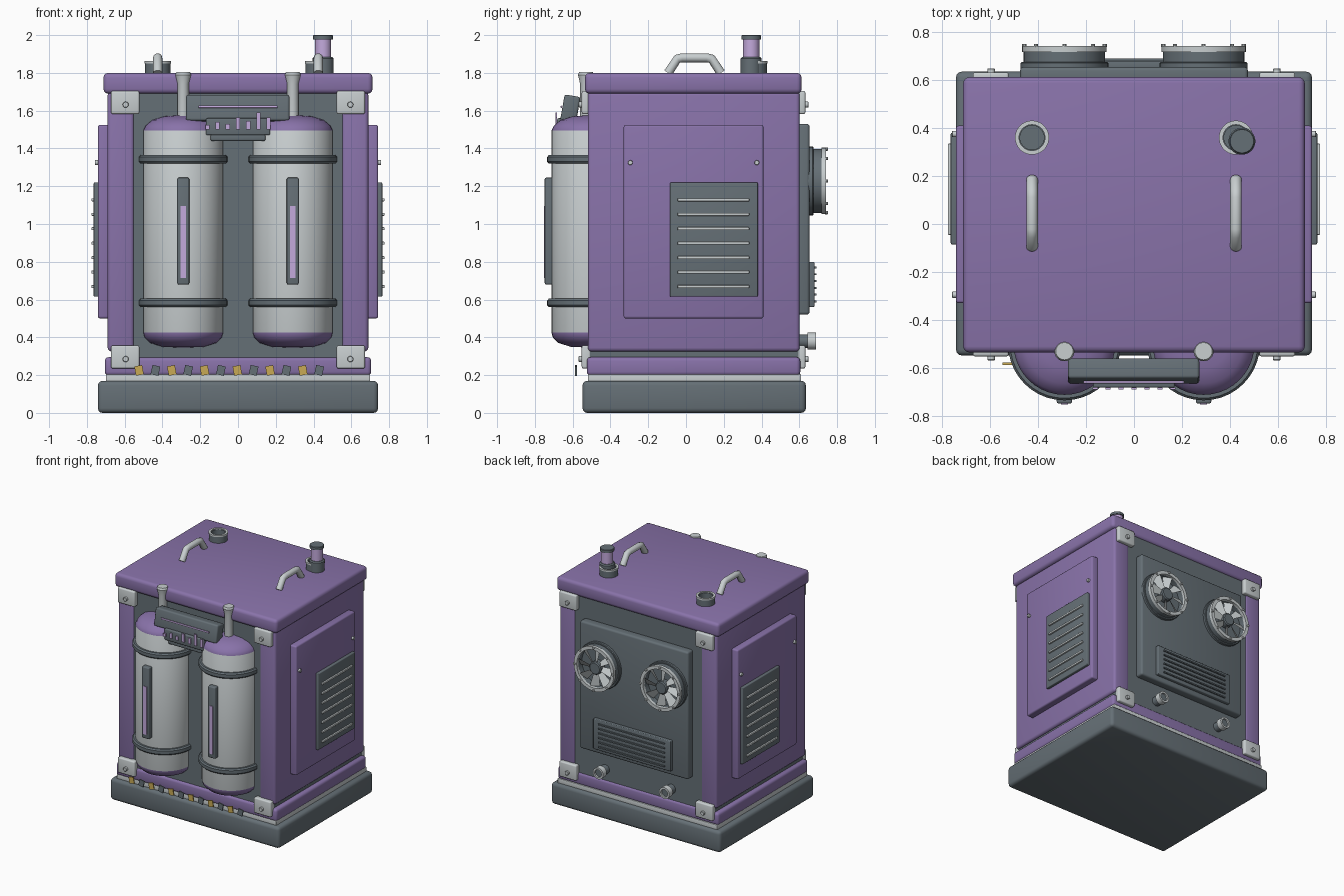
import bpy, bmesh, math
from mathutils import Matrix, Vector

cube = bpy.data.objects.get("Cube")
if cube:
    bpy.data.objects.remove(cube, do_unlink=True)


def material(name, rgb):
    m = bpy.data.materials.new(name)
    m.use_nodes = True
    m.diffuse_color = (*rgb, 1)
    m.node_tree.nodes["Principled BSDF"].inputs["Base Color"].default_value = (*rgb, 1)
    return m


PURPLE = material("purple paint", (0.25, 0.17, 0.40))
DARK = material("dark steel", (0.13, 0.16, 0.18))
LIGHT = material("light metal", (0.58, 0.62, 0.63))
LAVENDER = material("lavender glow", (0.55, 0.40, 0.72))
GOLD = material("gold stripe", (0.58, 0.40, 0.09))

BACKWARD = (-math.pi / 2, 0, 0)
FORWARD = (math.pi / 2, 0, 0)
SIDEWAYS = (0, math.pi / 2, 0)


def add(name, bm, mats, loc=(0, 0, 0), rot=(0, 0, 0), angle=35):
    bmesh.ops.recalc_face_normals(bm, faces=bm.faces)
    mesh = bpy.data.meshes.new(name)
    bm.to_mesh(mesh)
    bm.free()
    for m in mats:
        mesh.materials.append(m)
    ob = bpy.data.objects.new(name, mesh)
    bpy.context.collection.objects.link(ob)
    ob.location, ob.rotation_euler = loc, rot
    bpy.ops.object.select_all(action="DESELECT")
    ob.select_set(True)
    bpy.context.view_layer.objects.active = ob
    if angle:
        bpy.ops.object.shade_smooth_by_angle(angle=math.radians(angle))
    else:
        bpy.ops.object.shade_smooth()
    return ob


def box(name, x, y, z, mat, bevel=0.01, rot=(0, 0, 0)):
    """Bevelled box from (min, max) ranges."""
    lo, hi = Vector((x[0], y[0], z[0])), Vector((x[1], y[1], z[1]))
    bm = bmesh.new()
    bmesh.ops.create_cube(bm, size=1, matrix=Matrix.Diagonal((*(hi - lo), 1)))
    if bevel:
        bmesh.ops.bevel(bm, geom=bm.edges[:], offset=bevel, segments=3,
                        profile=0.5, affect="EDGES")
    return add(name, bm, [mat], (lo + hi) / 2, rot)


def lathe(name, profile, mats, loc, rot=(0, 0, 0), steps=40, angle=35, rule=None):
    """Spin (radius, height) points around the local z axis."""
    bm = bmesh.new()
    vs = [bm.verts.new((r, 0, h)) for r, h in profile]
    es = [bm.edges.new(p) for p in zip(vs, vs[1:])]
    bmesh.ops.spin(bm, geom=vs + es, cent=(0, 0, 0), axis=(0, 0, 1),
                   angle=math.tau, steps=steps)
    bmesh.ops.remove_doubles(bm, verts=bm.verts, dist=0.0001)
    if rule:
        for f in bm.faces:
            f.material_index = rule(f.calc_center_median())
    return add(name, bm, mats, loc, rot, angle)


def disc(name, r, h, mat, loc, rot=(0, 0, 0), steps=32):
    b = min(r, h) * 0.15
    return lathe(name, [(0, 0), (r, 0), (r, h - b), (r - b, h), (0, h)], [mat], loc, rot, steps)


def collar(name, r_in, r_out, h, mat, loc, rot=(0, 0, 0)):
    p = [(r_in, 0), (r_out, 0), (r_out, h), (r_in, h), (r_in, 0)]
    return lathe(name, p, [mat], loc, rot)


def tube(name, pts, r, mat):
    c = bpy.data.curves.new(name, "CURVE")
    c.dimensions, c.bevel_depth, c.bevel_resolution = "3D", r, 4
    c.use_fill_caps = True
    s = c.splines.new("POLY")
    s.points.add(len(pts) - 1)
    for p, q in zip(s.points, pts):
        p.co = (*q, 1)
    c.materials.append(mat)
    ob = bpy.data.objects.new(name, c)
    bpy.context.collection.objects.link(ob)


# Cabinet
box("base", (-.742, .742), (-.548, .635), (0, .17), DARK, .025)
box("base_plate", (-.70, .70), (-.52, .61), (.16, .205), LIGHT, .005)
box("lower_band", (-.705, .705), (-.525, .605), (.197, .295), PURPLE, .02)
box("core", (-.67, .67), (-.51, .595), (.28, 1.72), DARK, 0)
box("roof", (-.712, .712), (-.535, .612), (1.69, 1.80), PURPLE, .025)

for s, side in ((1, "left"), (-1, "right")):
    def span(a, b):
        return tuple(sorted((s * a, s * b)))

    # Side wall, access panel and vent
    box(side + "_wall", span(.55, .69), (-.52, .602), (.325, 1.70), PURPLE, .02)
    box(side + "_access_panel", span(.67, .742), (-.33, .41), (.50, 1.525), PURPLE, .012)
    box(side + "_vent", span(.73, .764), (-.085, .38), (.615, 1.22), DARK, .006)
    for i in range(7):
        z = 1.128 - i * .0765
        box(side + "_vent_slat", span(.755, .776), (-.045, .335), (z - .008, z + .008), LIGHT, .004)
    for y in (-.295, .375):
        disc(side + "_panel_bolt", .013, .02, LIGHT, (s * .738, y, 1.325), (0, s * math.pi / 2, 0), 12)

    # Corner brackets, front and back
    for z in (.235, 1.582):
        for y, bolt_y, rot in (((-.552, -.505), -.55, FORWARD), ((.59, .632), .63, BACKWARD)):
            box(side + "_corner_bracket", span(.522, .672), y, (z, z + .122), LIGHT, .01)
            disc(side + "_bracket_bolt", .016, .018, LIGHT, (s * .595, bolt_y, z + .05), rot, 12)

    # Tank with purple end caps
    tx = s * .29
    outline = [(0, .345), (.11, .35), (.175, .37), (.205, .40), (.212, .425),
               (.212, 1.495), (.2, 1.52), (.165, 1.55), (.1, 1.57), (0, 1.577)]
    lathe(side + "_tank", outline, [LIGHT, PURPLE], (tx, -.50, 0), angle=0,
          rule=lambda c: int(abs(c.z - .96) > .5351))
    for z in (.56, 1.32):
        lathe(side + "_tank_band", [(.2, 0), (.226, 0), (.235, .01), (.235, .035), (.226, .045), (.2, .045)],
              [DARK], (tx, -.50, z))
    box(side + "_gauge", (tx - .032, tx + .032), (-.748, -.69), (.68, 1.245), DARK, .008)
    box(side + "_gauge_light", (tx - .014, tx + .014), (-.753, -.746), (.715, 1.095), LAVENDER, 0)

    # Feed pipe from roof to tank
    lathe(side + "_feed_pipe", [(0, 1.50), (.03, 1.50), (.03, 1.74), (.042, 1.79), (.036, 1.805), (0, 1.805)],
          [LIGHT], (tx, -.53, 0), steps=24)

    # Roof handle and socket
    hx = s * .425
    tube(side + "_handle", [(hx, -.095, 1.80), (hx, -.045, 1.875), (hx, -.02, 1.88), (hx, .11, 1.88),
                            (hx, .135, 1.875), (hx, .185, 1.80)], .024, LIGHT)
    collar(side + "_roof_socket", .05, .068, .06, DARK, (hx, .36, 1.795))
    collar(side + "_socket_rim", .054, .071, .012, LIGHT, (hx, .36, 1.85))
    disc(side + "_socket_floor", .06, .02, DARK, (hx, .36, 1.795))

    # Rear fan
    fz = 1.228
    disc(side + "_fan_mount", .183, .03, DARK, (tx, .645, fz), BACKWARD)
    collar(side + "_fan_housing", .15, .17, .06, DARK, (tx, .66, fz), BACKWARD)
    collar(side + "_fan_rim", .15, .176, .024, LIGHT, (tx, .717, fz), BACKWARD)
    disc(side + "_fan_hub", .05, .06, DARK, (tx, .67, fz), BACKWARD)
    for i in range(8):
        a = i * math.tau / 8
        out = Vector((math.cos(a), 0, math.sin(a)))
        around = Vector((-math.sin(a), 0, math.cos(a)))
        bm = bmesh.new()
        quad = [out * r + around * w + Vector((0, d, 0))
                for r, w, d in ((.04, -.014, .698), (.153, -.02, .69), (.153, .045, .728), (.04, .014, .72))]
        face = bm.faces.new([bm.verts.new(p) for p in quad])
        bmesh.ops.solidify(bm, geom=[face], thickness=.006)
        add(side + "_fan_blade", bm, [LIGHT], (tx, 0, fz))
        disc(side + "_fan_bolt", .009, .014, LIGHT,
             Vector((tx, .737, fz)) + out * .168, BACKWARD, 10)

    # Rear knob
    disc(side + "_knob", .036, .085, DARK, (tx, .59, .38), BACKWARD)
    collar(side + "_knob_rim", .03, .045, .045, LIGHT, (tx, .643, .38), BACKWARD)

# Beacon on the left socket
disc("beacon_base", .056, .085, DARK, (.45, .345, 1.80))
disc("beacon_lamp", .043, .11, LAVENDER, (.45, .345, 1.88))
disc("beacon_cap", .052, .022, DARK, (.45, .345, 1.978))

# Rear panel with grille
box("rear_panel", (-.475, .475), (.58, .654), (.52, 1.53), DARK, .015)
box("rear_grille", (-.34, .34), (.64, .68), (.56, .80), DARK, .006)
for i in range(6):
    z = .59 + i * .036
    box("grille_slat", (-.29, .29), (.675, .69), (z - .005, z + .005), DARK, 0)

# Front display console
tilt = (math.radians(-10), 0, 0)
box("console", (-.275, .272), (-.655, -.57), (1.54, 1.68), DARK, .012, tilt)
box("console_lower", (-.17, .17), (-.682, -.59), (1.47, 1.56), DARK, .008)
box("console_lip", (-.145, .145), (-.67, -.59), (1.44, 1.475), DARK, .008)
box("console_line", (-.21, .208), (-.664, -.656), (1.615, 1.626), LAVENDER, 0, tilt)
for i, h in enumerate((.025, .04, .03, .065, .045, .09, .065)):
    x = -.162 + i * .054
    box("level_bar", (x - .011, x + .011), (-.69, -.682), (1.50, 1.50 + h), LAVENDER, 0)

# Front hazard strip
for i in range(12):
    x = -.524 + i * .0867
    box("hazard_block", (x - .021, x + .021), (-.587, -.578), (.2, .25),
        DARK if i % 2 else GOLD, 0, (0, math.radians(12 if i % 2 else -10), 0))
